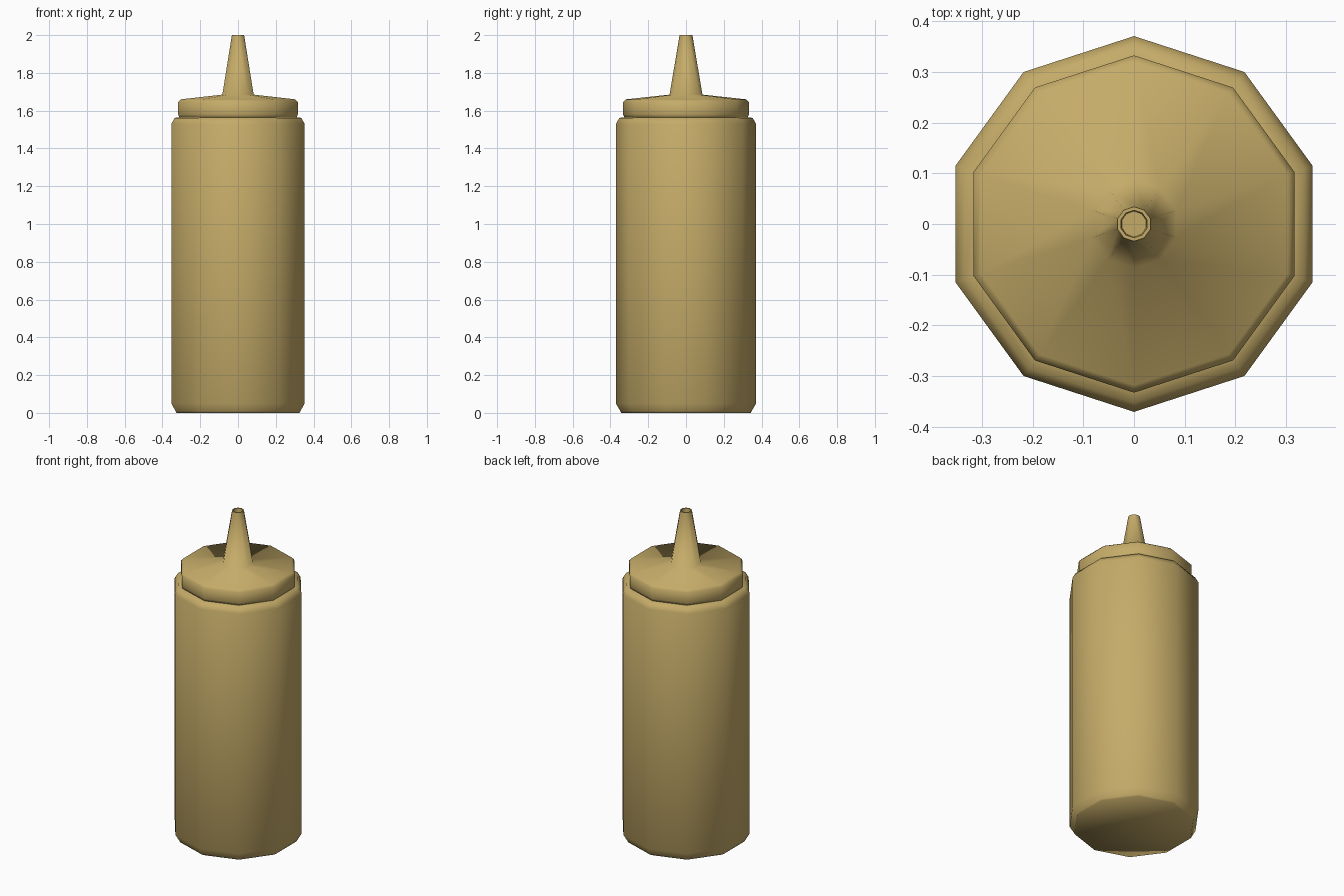
import bpy, bmesh, math

if "Cube" in bpy.data.objects:
    bpy.data.objects.remove(bpy.data.objects["Cube"])

SIDES = 10
mat = bpy.data.materials.new("mustard_plastic")
mat.diffuse_color = (0.56, 0.41, 0.14, 1)
mat.use_nodes = True
mat.node_tree.nodes["Principled BSDF"].inputs["Base Color"].default_value = mat.diffuse_color


def lathe(name, profile, angle):
    """Revolve (radius, z) points; a radius of 0 closes to a pole."""
    bm = bmesh.new()
    rings = []
    for r, z in profile:
        if r == 0:
            rings.append([bm.verts.new((0, 0, z))] * SIDES)
        else:
            # a corner points to +y and -y
            rings.append([bm.verts.new((r * math.sin(2 * math.pi * i / SIDES),
                                        r * math.cos(2 * math.pi * i / SIDES), z))
                          for i in range(SIDES)])
    for a, b in zip(rings, rings[1:]):
        for i in range(SIDES):
            j = (i + 1) % SIDES
            quad = list(dict.fromkeys((a[i], a[j], b[j], b[i])))
            bm.faces.new(quad)
    bmesh.ops.recalc_face_normals(bm, faces=bm.faces)
    mesh = bpy.data.meshes.new(name)
    bm.to_mesh(mesh)
    bm.free()
    obj = bpy.data.objects.new(name, mesh)
    bpy.context.collection.objects.link(obj)
    mesh.materials.append(mat)
    bpy.ops.object.select_all(action='DESELECT')
    obj.select_set(True)
    bpy.context.view_layer.objects.active = obj
    bpy.ops.object.shade_smooth_by_angle(angle=math.radians(angle))
    return obj


# Squeeze bottle with chamfered base and shoulder
lathe("bottle_body", [(0, 0), (0.343, 0), (0.348, 0.01), (0.371, 0.05),
                      (0.371, 1.53), (0.353, 1.562), (0.32, 1.565), (0, 1.565)], 70)

# Screw cap with sloped top, tapered nozzle and recessed opening
lathe("cap_and_nozzle", [(0, 1.56), (0.325, 1.56), (0.333, 1.58), (0.333, 1.645),
                         (0.318, 1.66), (0.087, 1.685), (0.034, 2.0),
                         (0.027, 2.0), (0.025, 1.96), (0, 1.96)], 80)
